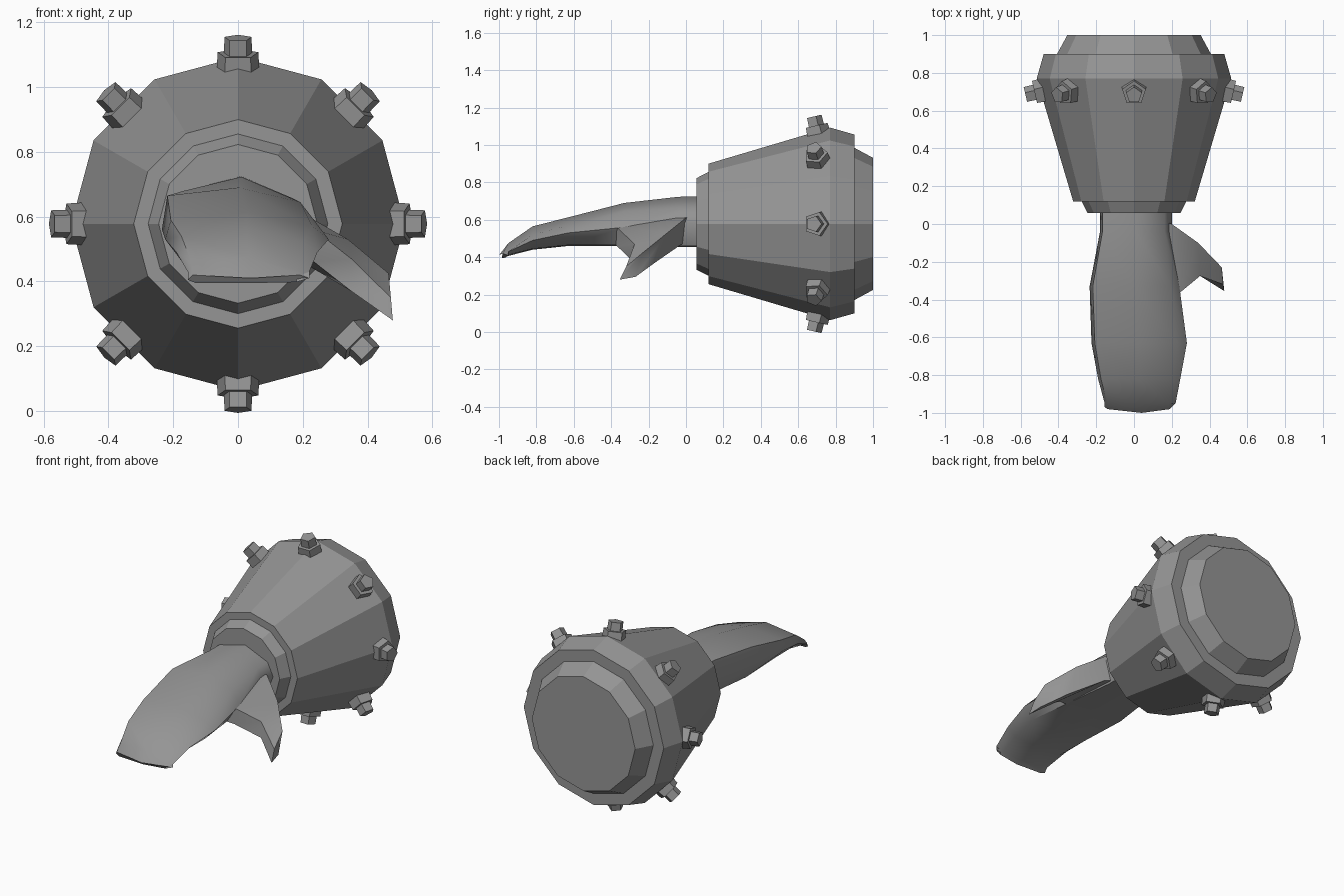
import bpy, bmesh, math
from mathutils import Matrix, Vector

if "Cube" in bpy.data.objects:
    bpy.data.objects.remove(bpy.data.objects["Cube"], do_unlink=True)

CZ = 0.578  # height of the cuff axis

grey = bpy.data.materials.new("plain grey")
grey.use_nodes = True
colour = (0.3, 0.3, 0.3, 1)
grey.diffuse_color = colour
grey.node_tree.nodes["Principled BSDF"].inputs["Base Color"].default_value = colour


def loft(name, rings, smooth=None):
    """Skin a list of equal-length point rings and close both ends."""
    bm = bmesh.new()
    rows = [[bm.verts.new(p) for p in ring] for ring in rings]
    n = len(rows[0])
    for a, b in zip(rows, rows[1:]):
        for i in range(n):
            j = (i + 1) % n
            bm.faces.new((a[i], a[j], b[j], b[i]))
    bm.faces.new(rows[0])
    bm.faces.new(rows[-1])
    bmesh.ops.recalc_face_normals(bm, faces=bm.faces)
    mesh = bpy.data.meshes.new(name)
    bm.to_mesh(mesh)
    bm.free()
    mesh.materials.append(grey)
    ob = bpy.data.objects.new(name, mesh)
    bpy.context.collection.objects.link(ob)
    if smooth:
        bpy.ops.object.select_all(action='DESELECT')
        ob.select_set(True)
        bpy.context.view_layer.objects.active = ob
        bpy.ops.object.shade_smooth_by_angle(angle=math.radians(smooth))
    return ob


def circle(r, h, sides, m=Matrix()):
    """Ring of points around local z at height h, first point on local +y."""
    return [m @ Vector((r * math.sin(i * math.tau / sides),
                        r * math.cos(i * math.tau / sides), h)) for i in range(sides)]


# Cuff: twelve-sided turned parts along y
axis = Matrix.Translation((0, 0, CZ)) @ Matrix.Rotation(-math.pi / 2, 4, 'X')
for name, profile in {
    "front_collar": [(0.245, 0.057), (0.28, 0.125)],
    "cuff_shell": [(0.322, 0.12), (0.515, 0.77), (0.478, 0.90)],
    "back_cap": [(0.41, 0.895), (0.353, 1.0)],
}.items():
    loft(name, [circle(r, y, 12, axis) for r, y in profile])

# Eight bolts around the cuff, each a five-sided nut with a smaller head
for k in range(8):
    m = (Matrix.Translation((0, 0, CZ)) @ Matrix.Rotation(k * math.pi / 4, 4, 'Y')
         @ Matrix.Translation((0, 0.708, 0.46)) @ Matrix.Rotation(math.radians(13), 4, 'X'))
    loft(f"bolt_nut_{k + 1}", [circle(0.070, 0, 5, m), circle(0.066, 0.067, 5, m)])
    loft(f"bolt_head_{k + 1}", [circle(0.046, 0.05, 5, m), circle(0.044, 0.117, 5, m)])


# Mitten hand: y, left x, right x, crown z, shoulder z, side z, palm z
def hand_ring(y, xl, xr, crown, shoulder, side, palm):
    c, w = (xl + xr) / 2, (xr - xl) / 2
    return [(xl, y, side), (c - w * 0.93, y, shoulder), (c, y, crown),
            (c + w * 0.80, y, shoulder - 0.02), (xr, y, side),
            (c + w * 0.75, y, palm), (c, y, palm - 0.005), (c - w * 0.75, y, palm)]


sections = [
    (0.08, -0.18, 0.20, 0.725, 0.68, 0.58, 0.46),
    (-0.04, -0.18, 0.20, 0.723, 0.68, 0.58, 0.46),
    (-0.33, -0.235, 0.24, 0.69, 0.665, 0.56, 0.465),
    (-0.63, -0.225, 0.28, 0.613, 0.59, 0.53, 0.465),
    (-0.82, -0.19, 0.245, 0.565, 0.54, 0.49, 0.445),
    (-0.95, -0.155, 0.22, 0.475, 0.455, 0.43, 0.412),
]
rings = [hand_ring(*s) for s in sections]
tip = [(-0.155, -0.97, 0.405), (-0.14, -0.98, 0.42), (0.04, -1.0, 0.41), (0.19, -0.98, 0.42),
       (0.22, -0.95, 0.41), (0.18, -0.965, 0.398), (0.04, -0.985, 0.395), (-0.13, -0.975, 0.395)]
loft("mitten_hand", rings + [tip], smooth=50)

# Thumb: back-top, back-bottom, front-bottom and front-top corners along its length
loft("thumb", [
    [(0.10, 0.03, 0.62), (0.10, 0.0, 0.48), (0.12, -0.38, 0.47), (0.12, -0.38, 0.60)],
    [(0.20, 0.0, 0.61), (0.19, -0.03, 0.465), (0.235, -0.37, 0.46), (0.235, -0.37, 0.56)],
    [(0.34, -0.10, 0.53), (0.35, -0.16, 0.375), (0.35, -0.275, 0.37), (0.35, -0.275, 0.47)],
    [(0.465, -0.23, 0.425), (0.465, -0.27, 0.295), (0.478, -0.355, 0.28), (0.472, -0.32, 0.35)],
], smooth=60)
